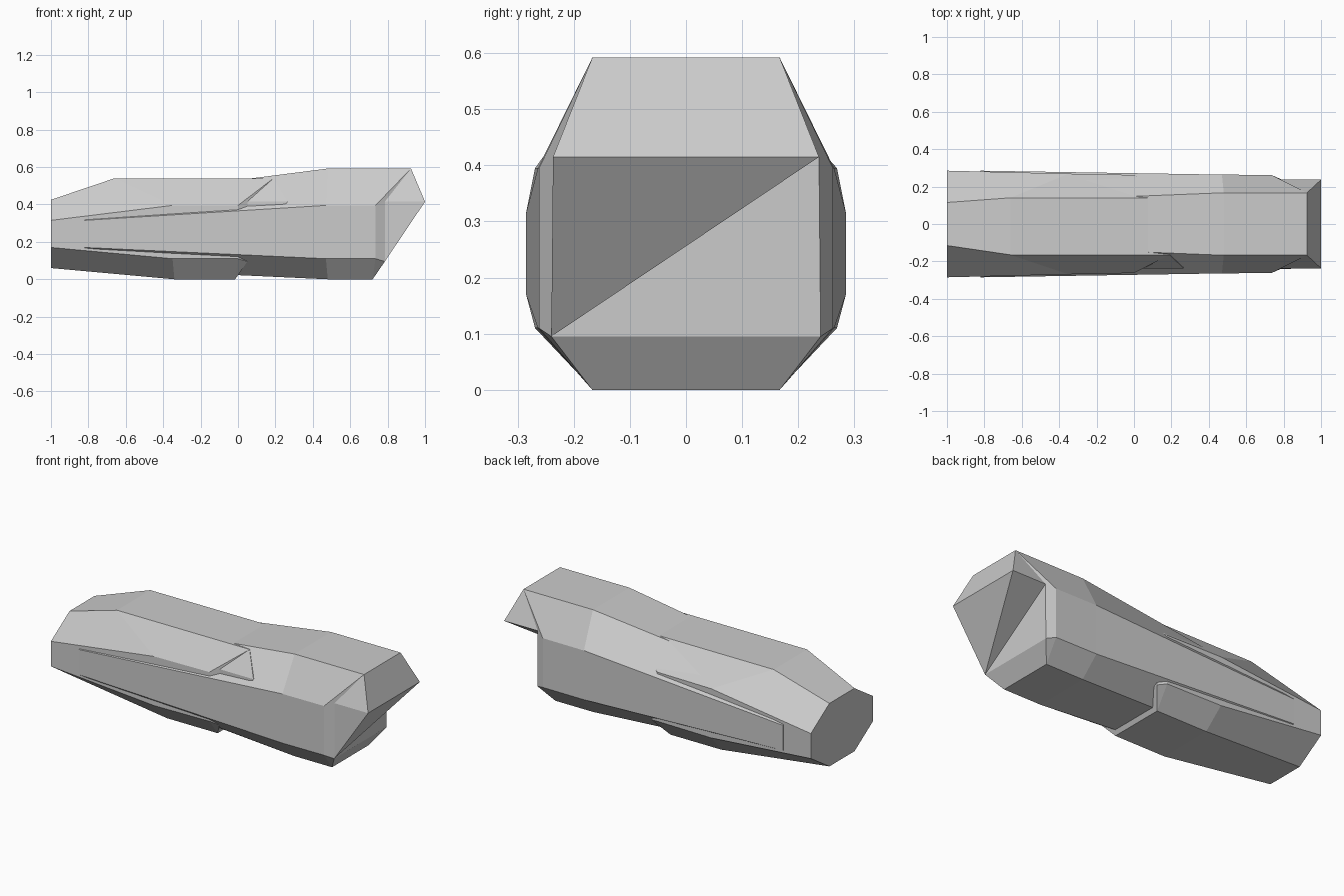
import bpy, bmesh

if "Cube" in bpy.data.objects:
    bpy.data.objects.remove(bpy.data.objects["Cube"])


def hull(name, rings, end_x, top_z, near_y, far_y):
    """Loft octagonal rings; each ring is a half profile of (x, y, z) from top to bottom."""
    bm = bmesh.new()
    # overhanging tail: chamfered sides step inward, then the roof projects forward
    e = end_x
    rings = rings + [
        [(e + .14, near_y, top_z), (e - .05, .262, .395), (e - .05, .262, .11), (e - .065, near_y, 0)],
    ]
    loops = []
    for ring in rings:
        near = [bm.verts.new((x, -y, z)) for x, y, z in ring]
        far = [bm.verts.new((x, y * (far_y / near_y if i == 0 and y == near_y else 1), z))
               for i, (x, y, z) in enumerate(ring)]
        loops.append(near + far[::-1])
    for a, b in zip(loops, loops[1:]):
        for i in range(8):
            j = (i + 1) % 8
            bm.faces.new((a[i], a[j], b[j], b[i]))
    bm.faces.new(loops[0][::-1])

    # chamfers, roof lip and end wall
    last = loops[-1]
    side = []
    for s, (t, u, l, b) in ((-1, last[:4]), (1, last[:3:-1])):
        hi = bm.verts.new((e, s * .237, .415))
        lo = bm.verts.new((e, s * .24, .095))
        tip = bm.verts.new((e + .215, s * .237, .415))
        for f in ((u, hi, lo, l), (t, u, hi), (t, hi, tip), (l, lo, b)):
            bm.faces.new(f)
        side.append((t, b, hi, lo, tip))
    (t0, b0, hi0, lo0, tip0), (t1, b1, hi1, lo1, tip1) = side
    for f in ((t0, tip0, tip1, t1), (tip0, lo0, tip1), (tip0, hi0, lo0),
              (tip1, lo0, hi1), (hi1, lo0, lo1), (lo0, b0, b1, lo1)):
        bm.faces.new(f)

    bmesh.ops.recalc_face_normals(bm, faces=bm.faces)
    mesh = bpy.data.meshes.new(name)
    bm.to_mesh(mesh)
    bm.free()
    obj = bpy.data.objects.new(name, mesh)
    bpy.context.collection.objects.link(obj)
    return obj


def nose(x):
    return [(x, .115, .425), (x, .285, .315), (x, .285, .17), (x, .115, .06)]


# front shell: short, blunt nose
hull("front_shell",
     [nose(-1), [(-.66, .165, .54), (-.35, .269, .395), (-.35, .269, .11), (-.34, .165, 0)]],
     .05, .54, .165, .14)

# rear shell: long taper running through the front shell, overhanging tail
hull("rear_shell",
     [nose(-.82), [(.48, .167, .592), (.47, .264, .395), (.47, .264, .11), (.48, .167, 0)]],
     .785, .592, .167, .167)
